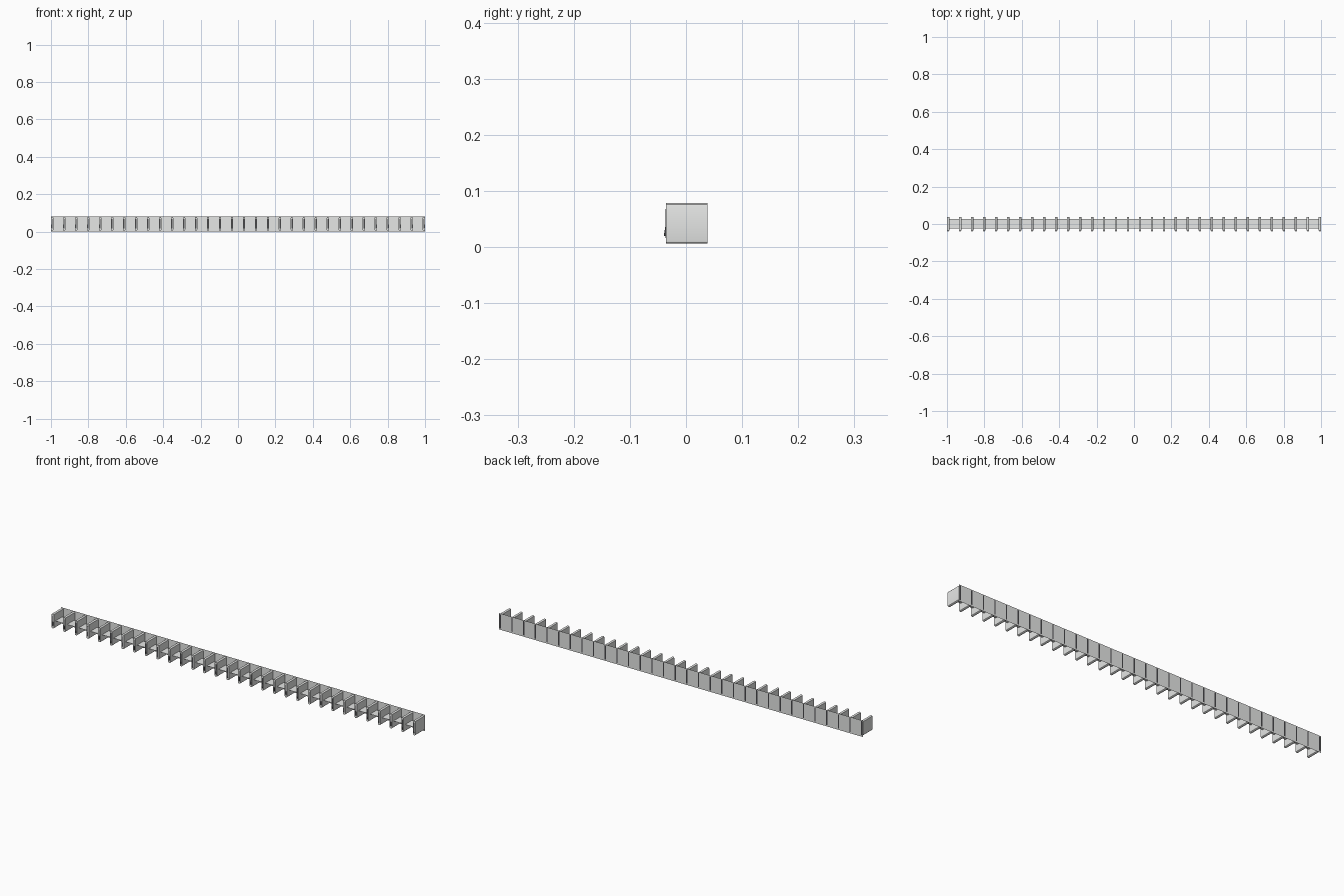
import bpy, bmesh
from mathutils import Vector

if "Cube" in bpy.data.objects:
    bpy.data.objects.remove(bpy.data.objects["Cube"])

COUNT = 32            # dividers along the rail
THICK = 0.013         # divider thickness


def material(name, rgb):
    m = bpy.data.materials.new(name)
    m.diffuse_color = (*rgb, 1)
    m.use_nodes = True
    m.node_tree.nodes["Principled BSDF"].inputs["Base Color"].default_value = m.diffuse_color
    return m


grey = material("light grey", (0.80, 0.81, 0.80))
dark = material("dark grey", (0.06, 0.06, 0.065))


def box(name, lo, hi, mat, edge_rule=None, bevel=0.0, segments=3):
    """Box between two corners; edges chosen by edge_rule are rounded."""
    bm = bmesh.new()
    bmesh.ops.create_cube(bm, size=1)
    lo, hi = Vector(lo), Vector(hi)
    for v in bm.verts:
        v.co = Vector((lo[i] + (v.co[i] + 0.5) * (hi[i] - lo[i]) for i in range(3)))
    if edge_rule:
        edges = [e for e in bm.edges if edge_rule(e)]
        bmesh.ops.bevel(bm, geom=edges, offset=bevel, segments=segments,
                        profile=0.5, affect='EDGES')
    mesh = bpy.data.meshes.new(name)
    bm.to_mesh(mesh)
    bm.free()
    mesh.materials.append(mat)
    ob = bpy.data.objects.new(name, mesh)
    bpy.context.collection.objects.link(ob)
    return ob


def along_y(e):
    d = e.verts[0].co - e.verts[1].co
    return abs(d.y) > 0.01


def sheet(name, corners, mat):
    """Single thin sheet."""
    mesh = bpy.data.meshes.new(name)
    mesh.from_pydata(corners, [], [(0, 1, 2, 3)])
    mesh.materials.append(mat)
    ob = bpy.data.objects.new(name, mesh)
    bpy.context.collection.objects.link(ob)
    return ob


# Thin back plate and the narrow shelf that ties the dividers together
y, z = 0.0387, 0.040
sheet("back_plate", [(1, y, 0), (-1, y, 0), (-1, y, 0.081), (1, y, 0.081)], grey)
sheet("middle_shelf", [(-0.995, -0.025, z), (0.995, -0.025, z),
                       (0.995, 0.028, z), (-0.995, 0.028, z)], grey)

# Dividers with rounded top and bottom edges, each with a small front clip
step = (2 - THICK) / (COUNT - 1)
divider = box("divider", (-THICK / 2, -0.036, 0.006), (THICK / 2, 0.0384, 0.078),
              grey, along_y, 0.005)
clip = box("front_clip", (-0.003, -0.0395, 0.020), (0.003, -0.035, 0.039), dark)
for v in clip.data.vertices:      # slope the top of the clip back to the divider
    if v.co.z > 0.03 and v.co.y < -0.037:
        v.co.y = -0.0365

# Dark strips on the front edge and on the back of each divider
front_strip = box("front_strip", (-0.002, -0.0364, 0.016), (0.002, -0.0355, 0.068), dark)
w, y = 0.0035, 0.0390
back_strip = sheet("back_strip", [(w, y, 0.007), (-w, y, 0.007),
                                  (-w, y, 0.077), (w, y, 0.077)], dark)

bpy.context.view_layer.objects.active = divider
divider.select_set(True)
bpy.ops.object.shade_smooth_by_angle()

for part in (divider, clip, front_strip, back_strip):
    part.location.x = -1 + THICK / 2
    for i in range(1, COUNT):
        copy = part.copy()
        copy.location.x += step * i
        bpy.context.collection.objects.link(copy)
